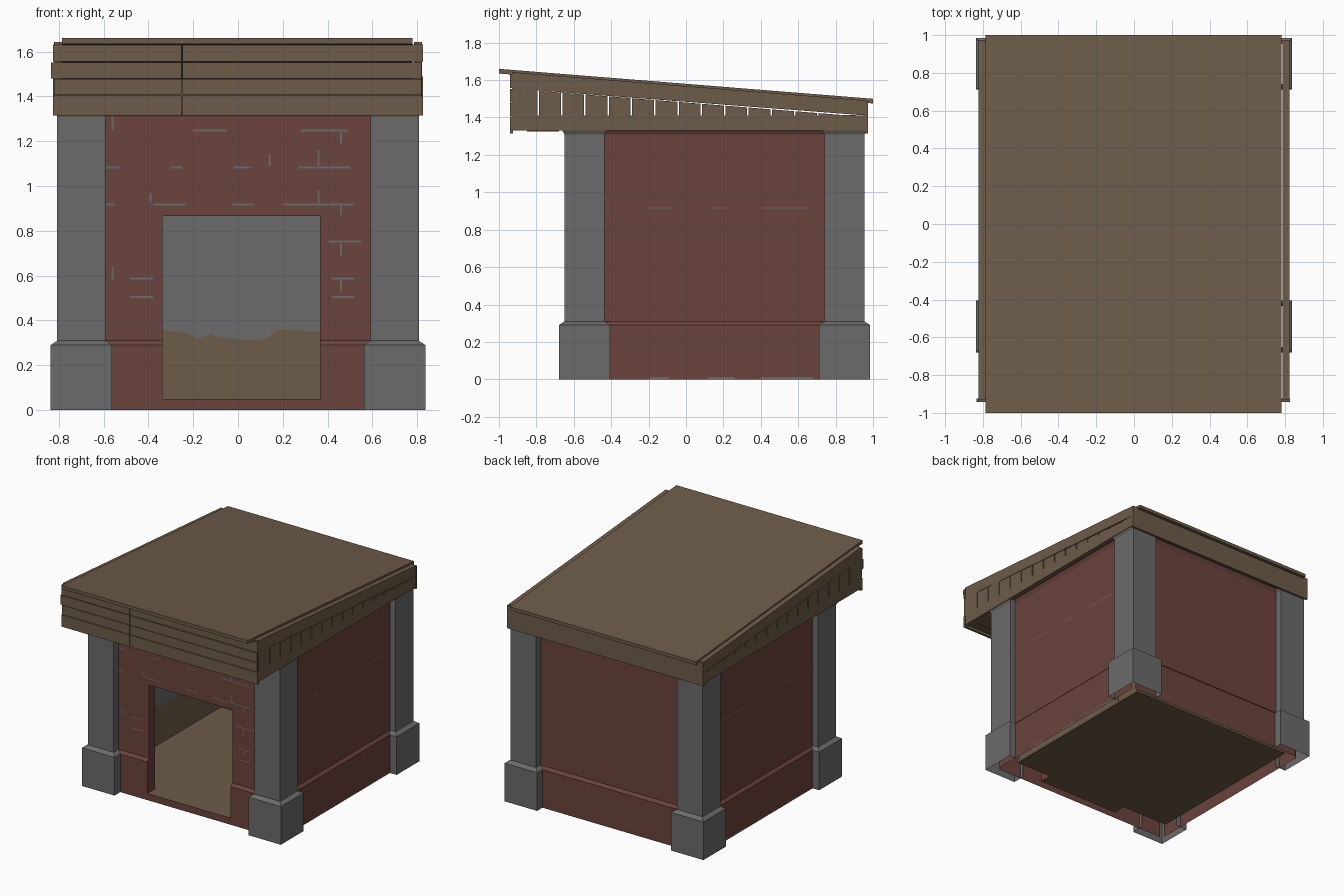
import bpy, bmesh, math, random
from mathutils import Vector

if "Cube" in bpy.data.objects:
    bpy.data.objects.remove(bpy.data.objects["Cube"])
random.seed(4)

def mat(name, rgb):
    m = bpy.data.materials.new(name)
    lin = [((c / 255 + 0.055) / 1.055) ** 2.4 for c in rgb]
    m.diffuse_color = (*lin, 1)
    m.use_nodes = True
    m.node_tree.nodes["Principled BSDF"].inputs["Base Color"].default_value = m.diffuse_color
    return m

STONE = mat("grey_stone", (107, 107, 107))
BRICK = mat("red_brick", (107, 67, 60))
WOOD = mat("brown_wood", (109, 92, 72))

def make(name, bm, *mats, recalc=True):
    if recalc:
        bmesh.ops.recalc_face_normals(bm, faces=bm.faces[:])
    me = bpy.data.meshes.new(name)
    bm.to_mesh(me)
    bm.free()
    for m in mats:
        me.materials.append(m)
    ob = bpy.data.objects.new(name, me)
    bpy.context.collection.objects.link(ob)
    return ob

def loft(bm, rings):
    vs = [[bm.verts.new(p) for p in r] for r in rings]
    n = len(vs[0])
    for a, b in zip(vs, vs[1:]):
        for i in range(n):
            bm.faces.new((a[i], a[(i + 1) % n], b[(i + 1) % n], b[i]))
    bm.faces.new(vs[-1])
    bm.faces.new(vs[0])

def sheet(bm, rows, side):
    """Open strip of quads through the rows; side(center) gives the outward direction."""
    vs = [[bm.verts.new(p) for p in r] for r in rows]
    for a, b in zip(vs, vs[1:]):
        for i in range(len(a) - 1):
            f = bm.faces.new((a[i], a[i + 1], b[i + 1], b[i]))
            f.normal_update()
            if f.normal.dot(Vector(side(f.calc_center_median()))) < 0:
                f.normal_flip()

def box(bm, x0, x1, y0, y1, z0, z1):
    loft(bm, [[(x0, y0, z), (x1, y0, z), (x1, y1, z), (x0, y1, z)] for z in (z0, z1)])

def roof_z(y):
    return 1.66 - 0.08 * (y + 1)

def sloped(bm, x0, x1, y0, y1, low, high):
    """Box along y whose bottom and top heights are functions of y."""
    loft(bm, [[(x0, y, low(y)), (x1, y, low(y)), (x1, y, high(y)), (x0, y, high(y))]
              for y in (y0, y1)])

# corner pillars: hollow outer skin, wider foot and small flare on top
W, T = 0.215, 0.07
for sx, xn in ((-1, "left"), (1, "right")):
    for cy, sy, yn in ((-0.65, 1, "front"), (0.955, -1, "back")):
        rings = []
        for z, e in ((0, .029), (.29, .029), (.31, 0), (1.31, 0), (1.335, .014)):
            path = [(W + e, T), (W + e, -e), (-e, -e), (-e, W + e), (T, W + e)]
            rings.append([(sx * (0.807 - u), cy + sy * v, z) for u, v in path])
        mid = Vector((sx * (.807 - T), cy + sy * T, 0))
        bm = bmesh.new()
        sheet(bm, rings, lambda c: (c.x - mid.x, c.y - mid.y, 0))
        make(f"{yn}_{xn}_pillar", bm, STONE, recalc=False)

# outer brick skin: plinth, slope, wall and flare, swept along each wall
D0, D1, DT = -0.336, 0.365, 0.866      # door opening

def wall(name, runs, place, out, outward):
    p = out + 0.02
    full = [(p, 0), (p, .05), (p, .29), (out, .31), (out, DT), (out, 1.31), (out + .015, 1.34)]
    bm = bmesh.new()
    for a, b, i, j in runs:
        sheet(bm, [[place(t, d, z) for t in (a, b)] for d, z in full[i:j]], lambda c: outward)
    make(name, bm, BRICK, recalc=False)

wall("front_wall", [(-.76, D0, 0, 7), (D1, .76, 0, 7), (D0, D1, 4, 7), (D0, D1, 0, 2)],
     lambda t, d, z: (t, -d, z), .59, (0, -1, 0))
wall("back_wall", [(-.76, .76, 0, 7)], lambda t, d, z: (t, d, z), .90, (0, 1, 0))
wall("right_wall", [(-.59, .90, 0, 7)], lambda t, d, z: (d, t, z), .76, (1, 0, 0))
wall("left_wall", [(-.59, .90, 0, 7)], lambda t, d, z: (-d, t, z), .76, (-1, 0, 0))

# room shell inside the brick skin: lower part lined in wood with a ragged top edge
X0, X1, Y0, Y1, ZC = -.73, .67, -.515, .835, 1.31

def toward_room(c):
    return (-c.x, .15 - c.y, 0)

def bare(name, a, b, z0):
    """One room wall from a to b; the wood band is used only when it starts at the floor."""
    n = max(4, int(math.hypot(b[0] - a[0], b[1] - a[1]) / .06))
    rows = []
    for i in range(n + 1):
        x, y = a[0] + (b[0] - a[0]) * i / n, a[1] + (b[1] - a[1]) * i / n
        zs = (z0, random.uniform(.305, .365), ZC) if z0 < .1 else (z0, ZC)
        rows.append([(x, y, z) for z in zs])
    bm = bmesh.new()
    sheet(bm, rows, toward_room)
    ob = make(name, bm, STONE, WOOD, recalc=False)
    for f in ob.data.polygons:
        f.material_index = 1 if f.center.z < .3 else 0

bare("room_back", (X0, Y1), (X1, Y1), .05)
bare("room_left", (X0, Y0), (X0, Y1), .05)
bare("room_right", (X1, Y0), (X1, Y1), .05)
bare("room_front_left", (X0, Y0), (D0, Y0), .05)
bare("room_front_right", (D1, Y0), (X1, Y0), .05)
bare("room_above_door", (D0, Y0), (D1, Y0), DT)
bm = bmesh.new()
sheet(bm, [[(X0, Y0, ZC), (X1, Y0, ZC)], [(X0, Y1, ZC), (X1, Y1, ZC)]], lambda c: (0, 0, -1))
make("room_ceiling", bm, STONE, recalc=False)

# floor with a threshold running out through the door
bm = bmesh.new()
sheet(bm, [[(X0, Y0, .05), (X1, Y0, .05)], [(X0, Y1, .05), (X1, Y1, .05)]], lambda c: (0, 0, 1))
sheet(bm, [[(D0, -.61, .05), (D1, -.61, .05)], [(D0, Y0, .05), (D1, Y0, .05)]], lambda c: (0, 0, 1))
make("floor", bm, WOOD, recalc=False)

# brick door jambs and head
bm = bmesh.new()
for x in (D0, D1):
    sheet(bm, [[(x, -.59, .31), (x, Y0, .31)], [(x, -.59, DT), (x, Y0, DT)]], lambda c: (-c.x, 0, 0))
    sheet(bm, [[(x, -.61, .05), (x, Y0, .05)], [(x, -.61, .29), (x, Y0, .29)],
               [(x, -.59, .31), (x, Y0, .31)]], lambda c: (-c.x, 0, 0))
sheet(bm, [[(D0, -.59, DT), (D1, -.59, DT)], [(D0, Y0, DT), (D1, Y0, DT)]], lambda c: (0, 0, -1))
make("door_jambs", bm, BRICK, recalc=False)

# mortar lines as flat plates: dashes (start, end, height) and ticks (position, low, high)
bm = bmesh.new()

def plate(place, t0, t1, z0, z1, out):
    sheet(bm, [[place(t0, z0), place(t1, z0)], [place(t0, z1), place(t1, z1)]], lambda c: out)

for a, b, z in ((-.2, -.05, 1.248), (.28, .49, 1.248), (-.59, -.53, 1.083), (-.3, -.25, 1.083),
                (-.02, .06, 1.083), (.27, .5, 1.083), (-.59, -.55, .917), (-.38, -.23, .917),
                (-.03, .07, .917), (.2, .52, .917), (.4, .55, .752), (-.48, -.38, .587),
                (.42, .52, .587), (-.48, -.38, .505), (.42, .52, .505)):
    plate(lambda t, h: (t, -.592, h), a, b, z - .004, z + .004, (0, -1, 0))
for x, a, b in ((-.56, 1.25, 1.31), (.46, 1.19, 1.24), (.14, 1.09, 1.14), (.36, 1.09, 1.16),
                (-.39, .925, .97), (.36, .925, .98), (.46, .87, .91), (.46, .69, .745),
                (-.56, .58, .64), (.46, .53, .58)):
    plate(lambda t, h: (t, -.592, h), x - .004, x + .004, a, b, (0, -1, 0))
for s in (-1, 1):
    for a, b in ((-.43, -.4), (-.22, -.08), (.13, .21), (.4, .65)):
        plate(lambda t, h: (s * .762, t, h), a, b, .913, .919, (s, 0, 0))
    for a, b in ((-.19, -.09), (.12, .26), (.4, .68)):
        plate(lambda t, h: (s * .782, t, h), a, b, .003, .012, (s, 0, 0))
make("mortar_lines", bm, STONE, recalc=False)

# sloping roof sheet
bm = bmesh.new()
sloped(bm, -.785, .78, -1, 1, lambda y: roof_z(y) - .025, roof_z)
make("roof_sheet", bm, WOOD)

# side gables: solid low and high rails with a row of slits between
for s, name in ((-1, "left"), (1, "right")):
    bm = bmesh.new()
    x0, x1 = s * .785, s * .822
    slit_top = lambda y: max(1.411, roof_z(y) - .1)
    sloped(bm, x0, x1, -.93, .96, lambda y: 1.33, lambda y: 1.41)
    sloped(bm, x0, x1, -.93, .96, slit_top, lambda y: roof_z(y) - .012)
    edges = [-.934] + [-.79 + .1246 * i for i in range(14)] + [.964]
    for a, b in zip(edges, edges[1:]):
        sloped(bm, x0, x1, a + .004, b - .004, lambda y: 1.41, slit_top)
    make(f"{name}_gable", bm, WOOD)

# front fascia boards, each row in two lengths
bm = bmesh.new()
for z0, z1, xl, xr in ((1.315, 1.405, .825, .825), (1.409, 1.478, .822, .82),
                       (1.481, 1.552, .835, .82), (1.557, 1.632, .825, .825)):
    box(bm, -xl, -.252, -.942, -.925, z0, z1)
    box(bm, -.248, xr, -.942, -.925, z0, z1)
make("front_fascia", bm, WOOD)

# back fascia board
bm = bmesh.new()
box(bm, -.825, .825, .957, .973, 1.315, 1.488)
make("back_fascia", bm, WOOD)

# planks under the front overhang
bm = bmesh.new()
for a, b, z in ((-.925, -.857, 1.335), (-.85, -.68, 1.325), (-.673, -.59, 1.335)):
    box(bm, -.78, .78, a, b, z, z + .015)
make("overhang_planks", bm, WOOD)
